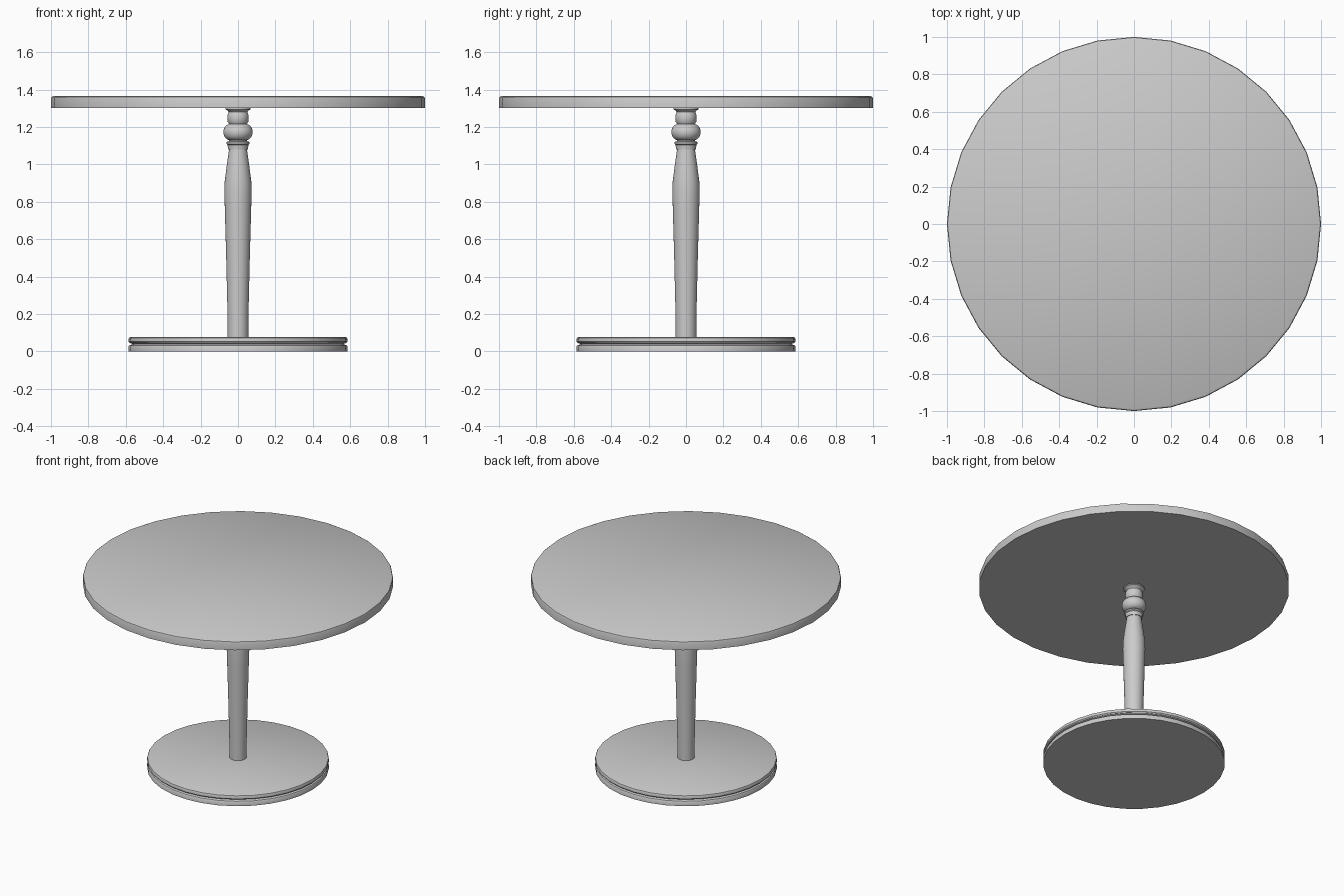
import bpy, bmesh
from math import cos, sin, pi, radians


def lathe(name, profile, sides=32, angle=35):
    """Revolve (radius, height) points around z and cap both ends."""
    bm = bmesh.new()
    rings = [[bm.verts.new((r * cos(2 * pi * i / sides), r * sin(2 * pi * i / sides), z))
              for i in range(sides)] for r, z in profile]
    for a, b in zip(rings, rings[1:]):
        for i in range(sides):
            j = (i + 1) % sides
            bm.faces.new((a[i], a[j], b[j], b[i]))
    bm.faces.new(rings[0][::-1])
    bm.faces.new(rings[-1])
    mesh = bpy.data.meshes.new(name)
    bm.to_mesh(mesh)
    bm.free()
    obj = bpy.data.objects.new(name, mesh)
    bpy.context.collection.objects.link(obj)
    bpy.ops.object.select_all(action='DESELECT')
    obj.select_set(True)
    bpy.context.view_layer.objects.active = obj
    bpy.ops.object.shade_smooth_by_angle(angle=radians(angle))
    return obj


# Round table top with a softened upper edge
lathe("table_top", [(1.0, 1.302), (1.0, 1.352), (0.997, 1.36), (0.988, 1.365)])

# Turned column: tapered shaft, collar, bulb, small bead and top flange
lathe("column", [
    (0.055, 0.07), (0.056, 0.20), (0.063, 0.50), (0.070, 0.75), (0.073, 0.85),
    (0.071, 0.91), (0.062, 0.98), (0.052, 1.05), (0.048, 1.08),
    (0.053, 1.08), (0.056, 1.105), (0.062, 1.11), (0.062, 1.12), (0.048, 1.125),
    (0.048, 1.13), (0.060, 1.135), (0.072, 1.148), (0.078, 1.165), (0.078, 1.182),
    (0.072, 1.198), (0.060, 1.211), (0.047, 1.216),
    (0.055, 1.228), (0.057, 1.25), (0.054, 1.272), (0.049, 1.28),
    (0.055, 1.288), (0.068, 1.295), (0.068, 1.303)])

# Round base with a groove around its rim
lathe("base", [
    (0.585, 0.0), (0.585, 0.027), (0.581, 0.033), (0.572, 0.036), (0.565, 0.039),
    (0.570, 0.043), (0.580, 0.045), (0.586, 0.052), (0.586, 0.066),
    (0.583, 0.073), (0.575, 0.077)])
